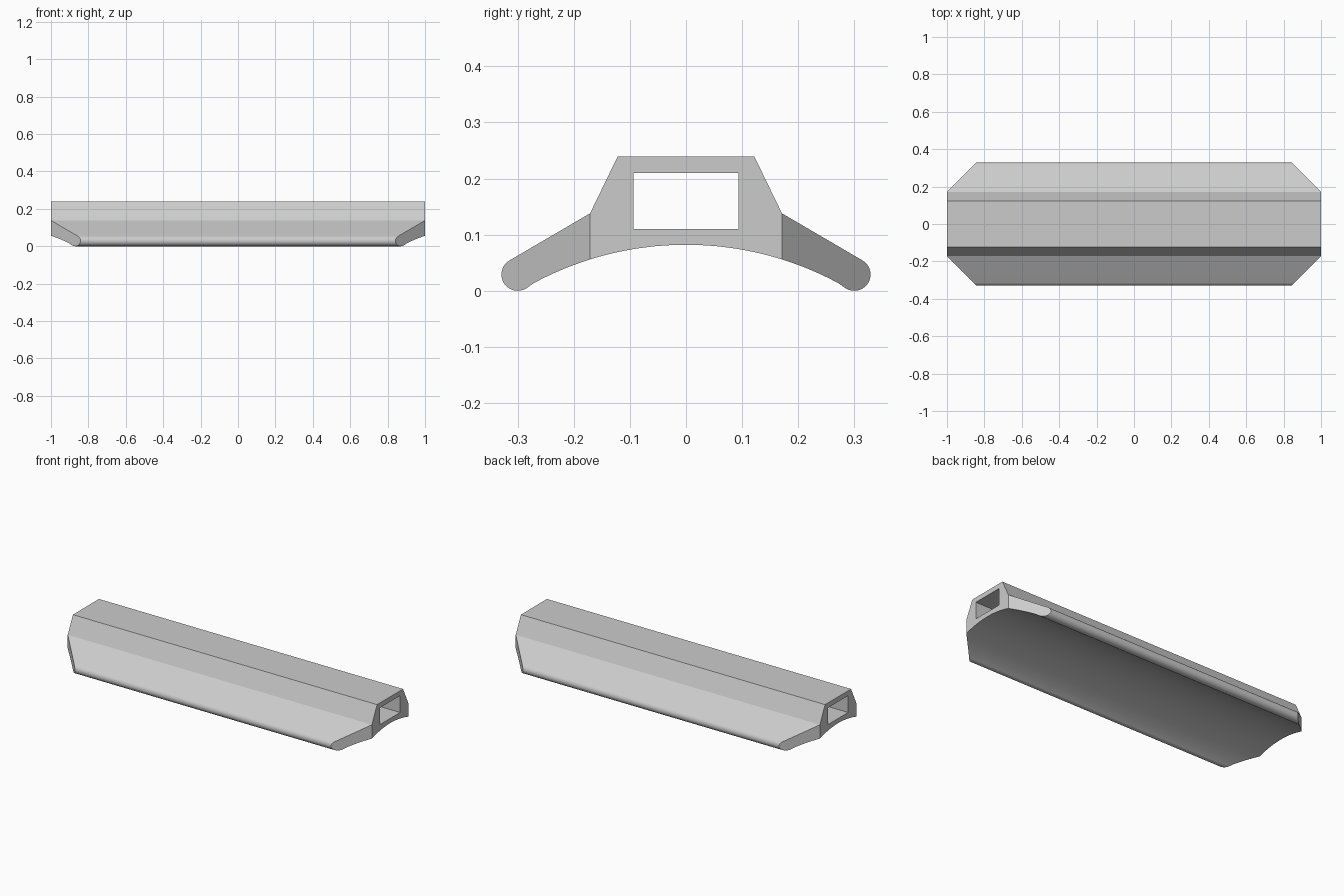
import bpy, bmesh
from math import sin, cos, radians
from mathutils import Vector

old = bpy.data.objects.get("Cube")
if old:
    bpy.data.objects.remove(old, do_unlink=True)

TOE_Y, TOE_R = 0.3, 0.029
ARCH_R, ARCH_TOP = 0.573, 0.082
SHOULDER = 0.171

# Grey material
mat = bpy.data.materials.new("grey")
mat.use_nodes = True
grey = (0.6, 0.6, 0.6, 1)
mat.diffuse_color = grey
mat.node_tree.nodes["Principled BSDF"].inputs["Base Color"].default_value = grey


def half_profile():
    """Half of the cross-section, from the roof edge round the toe to the arch."""
    pts = [(0.122, 0.239), (SHOULDER, 0.138)]
    # Rounded toe
    for i in range(25):
        a = radians(60 - 180 * i / 24)
        pts.append((TOE_Y + TOE_R * cos(a), TOE_R + TOE_R * sin(a)))
    # Arched underside
    for i in range(1, 16):
        a = radians(30 * (1 - i / 16))
        pts.append((ARCH_R * sin(a), ARCH_TOP - ARCH_R * (1 - cos(a))))
    return pts


def add_loop(bm, pts):
    verts = [bm.verts.new((-1, y, z)) for y, z in pts]
    return [bm.edges.new((v, verts[i - 1])) for i, v in enumerate(verts)]


# Cross-section with the rectangular channel, extruded along the length
half = half_profile()
outer = half + [(0, ARCH_TOP)] + [(-y, z) for y, z in reversed(half)]
channel = [(-0.094, 0.11), (0.094, 0.11), (0.094, 0.21), (-0.094, 0.21)]
bm = bmesh.new()
edges = add_loop(bm, outer) + add_loop(bm, channel)
bmesh.ops.triangle_fill(bm, edges=edges, use_beauty=True, normal=(-1, 0, 0))
ext = bmesh.ops.extrude_face_region(bm, geom=bm.faces[:])
moved = [g for g in ext["geom"] if isinstance(g, bmesh.types.BMVert)]
bmesh.ops.translate(bm, verts=moved, vec=(2, 0, 0))
if not any(f.normal.x < -0.9 or f.normal.x > 0.9 for f in bm.faces):
    bm.normal_update()

# Chamfer the four corners of the wings
for sx in (-1, 1):
    for sy in (-1, 1):
        bmesh.ops.bisect_plane(
            bm, geom=bm.verts[:] + bm.edges[:] + bm.faces[:], dist=1e-5,
            plane_co=(sx, sy * SHOULDER, 0),
            plane_no=Vector((sx, sy, 0)).normalized(), clear_outer=True)
        rim = [e for e in bm.edges if e.is_boundary]
        bmesh.ops.holes_fill(bm, edges=rim, sides=0)
bmesh.ops.recalc_face_normals(bm, faces=bm.faces[:])

mesh = bpy.data.meshes.new("arched_rail")
bm.to_mesh(mesh)
bm.free()
mesh.materials.append(mat)
rail = bpy.data.objects.new("arched_rail", mesh)
bpy.context.collection.objects.link(rail)

# Smooth toes and arch, crisp edges elsewhere
bpy.ops.object.select_all(action='DESELECT')
rail.select_set(True)
bpy.context.view_layer.objects.active = rail
bpy.ops.object.shade_smooth_by_angle(angle=radians(25))
